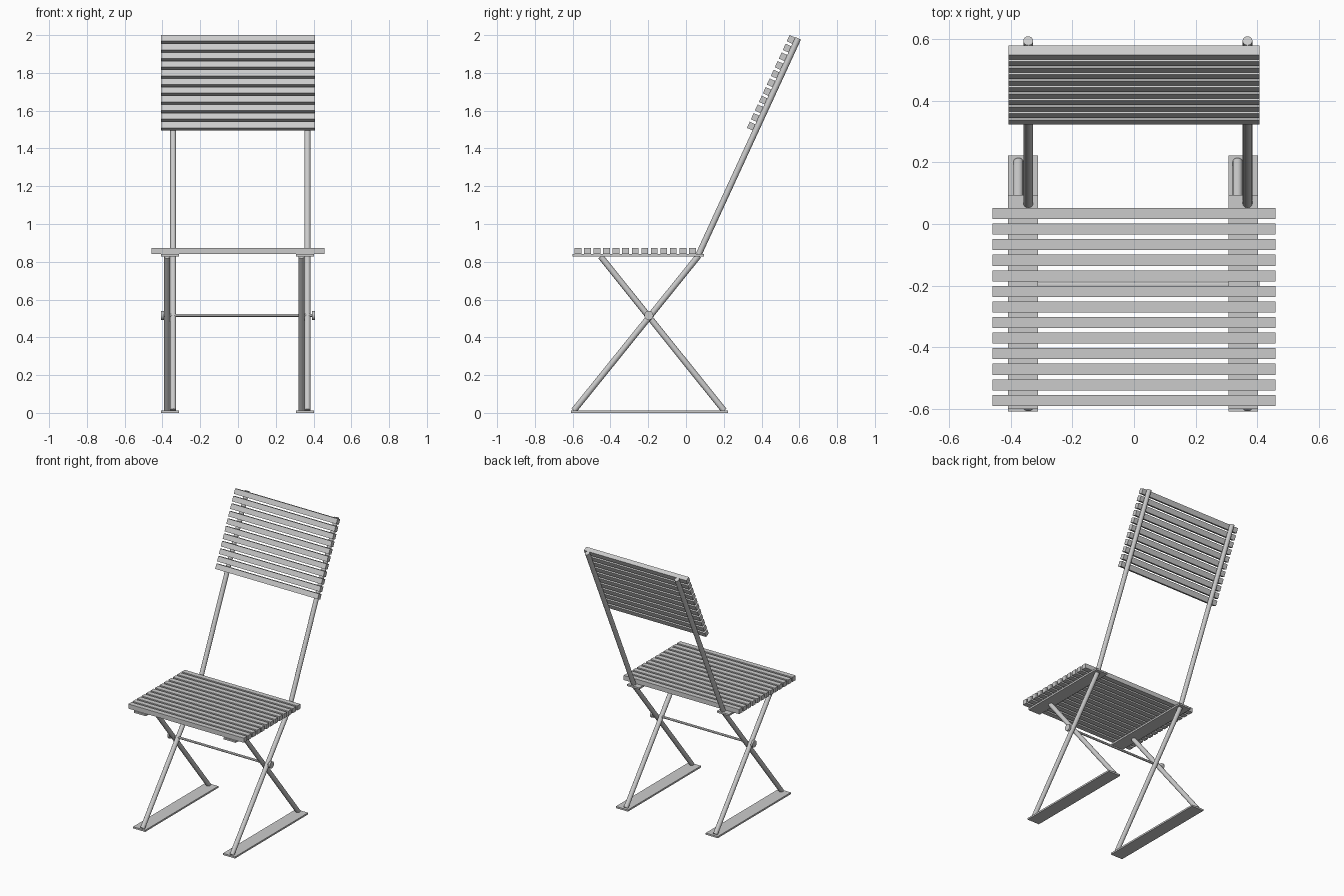
import bpy
from mathutils import Vector, Matrix

cube = bpy.data.objects.get("Cube")
if cube:
    bpy.data.objects.remove(cube, do_unlink=True)

# One plain grey for the whole chair
grey = bpy.data.materials.new("light grey")
grey.use_nodes = True
colour = (0.6, 0.6, 0.6, 1)
grey.diffuse_color = colour
grey.node_tree.nodes["Principled BSDF"].inputs["Base Color"].default_value = colour


def box(name, centre, size, tilt=0.0):
    bpy.ops.mesh.primitive_cube_add(size=1, location=centre, rotation=(tilt, 0, 0))
    ob = bpy.context.object
    ob.name = name
    ob.scale = size
    ob.data.materials.append(grey)
    return ob


def rod(name, start, end, radius, sides=16):
    start, end = Vector(start), Vector(end)
    axis = end - start
    bpy.ops.mesh.primitive_cylinder_add(vertices=sides, radius=radius, depth=axis.length)
    ob = bpy.context.object
    ob.name = name
    ob.matrix_world = Matrix.Translation((start + end) / 2) @ axis.to_track_quat('Z', 'Y').to_matrix().to_4x4()
    ob.data.materials.append(grey)
    bpy.ops.object.shade_smooth_by_angle()
    return ob


PITCH = 0.0505          # slat spacing
SLAT = 0.036            # slat width
THICK = 0.033           # slat thickness
TUBE = 0.016            # frame tube radius

# Seat slats
for i in range(13):
    box(f"seat_slat_{i + 1}", (0, 0.034 - i * PITCH, 0.8565), (0.918, SLAT, THICK))

# Side frames: the two crossing legs sit side by side, same order on both sides
for side, plate_x, long_x in (("right", -0.36, -0.343), ("left", 0.354, 0.368)):
    short_x = long_x - 2 * TUBE
    box(f"{side}_foot_plate", (plate_x, -0.193, 0.006), (0.096, 0.83, 0.012))
    box(f"{side}_seat_plate", (plate_x, -0.253, 0.834), (0.096, 0.695, 0.012))
    rod(f"{side}_long_leg", (long_x, -0.594, 0.012), (long_x, 0.067, 0.832), TUBE)
    rod(f"{side}_short_leg", (short_x, 0.202, 0.012), (short_x, -0.452, 0.828), TUBE)
    rod(f"{side}_back_post", (long_x, 0.067, 0.838), (long_x, 0.594, 1.983), TUBE)

# Pivot axle with end caps
axle_y, axle_z = -0.197, 0.516
rod("pivot_axle", (-0.4, axle_y, axle_z), (0.4, axle_y, axle_z), 0.008, 12)
for side, s in (("right", -1), ("left", 1)):
    rod(f"{side}_axle_cap", (s * 0.393, axle_y, axle_z), (s * 0.407, axle_y, axle_z), 0.024, 20)

# Backrest slats resting on the front of the tilted posts
up = Vector((0, 0.527, 1.145)).normalized()
tilt = -Vector((0, 0, 1)).angle(up)
top = Vector((0, 0.556, 1.977))
for i in range(11):
    box(f"back_slat_{i + 1}", top - up * PITCH * i, (0.814, THICK, SLAT), tilt)
